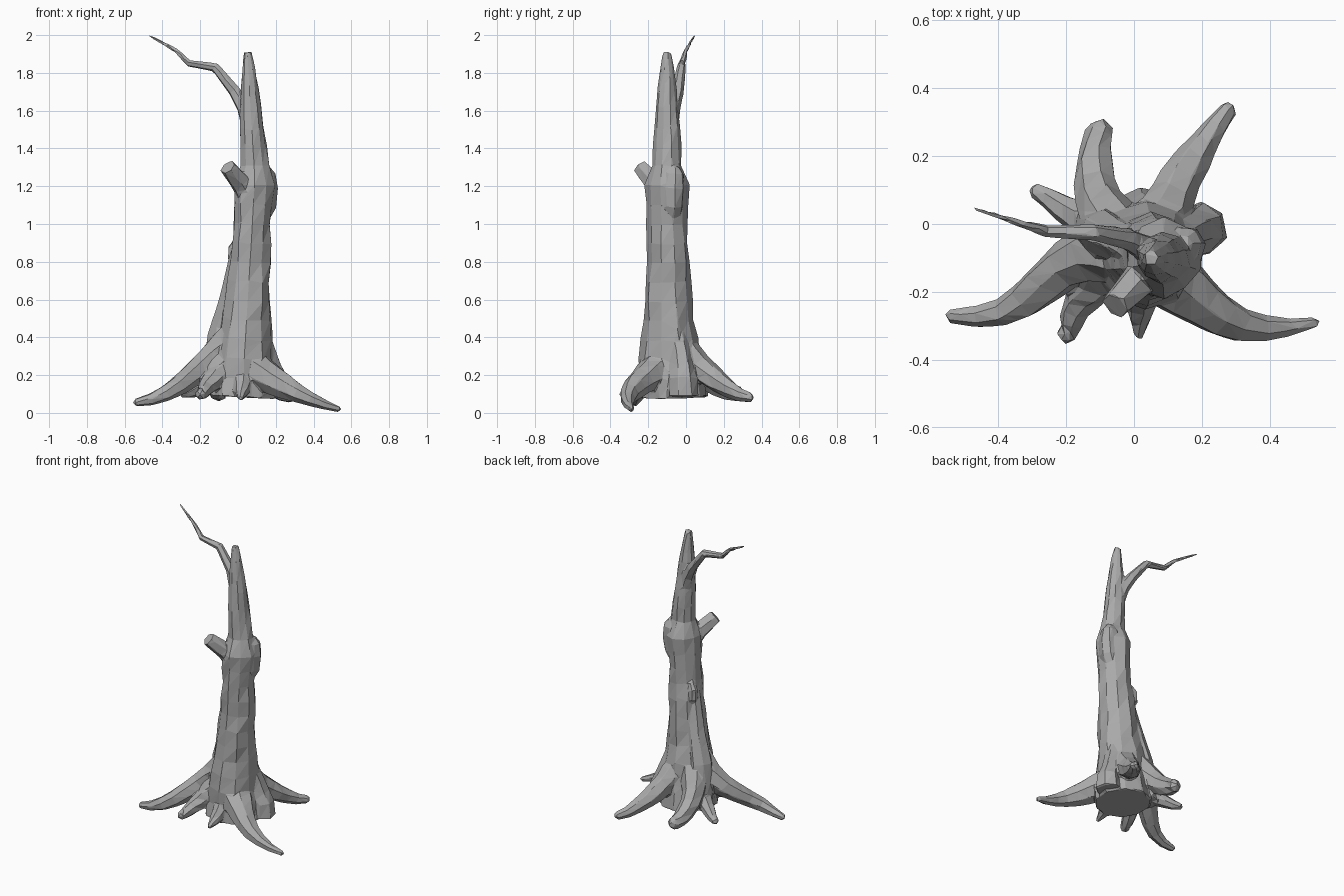
import bpy, bmesh, math, random
from mathutils import Vector

random.seed(4)
cube = bpy.data.objects.get("Cube")
if cube:
    bpy.data.objects.remove(cube, do_unlink=True)

GREY = (0.4, 0.4, 0.4, 1)
bark = bpy.data.materials.new("grey_bark")
bark.use_nodes = True
bark.diffuse_color = GREY
bark.node_tree.nodes["Principled BSDF"].inputs["Base Color"].default_value = GREY

bm = bmesh.new()


def limb(path, radii, sides=7):
    """Closed, slightly irregular tube along a path with one radius per point."""
    path = [Vector(point) for point in path]
    previous = None
    for k, (centre, radius) in enumerate(zip(path, radii)):
        ahead = path[min(k + 1, len(path) - 1)]
        behind = path[max(k - 1, 0)]
        tangent = (ahead - behind).normalized()
        across = tangent.cross(Vector((0.3, 0.9, 0.2))).normalized()
        other = tangent.cross(across)
        ring = []
        for i in range(sides):
            angle = math.tau * i / sides
            offset = across * math.cos(angle) + other * math.sin(angle)
            ring.append(bm.verts.new(centre + offset * radius * random.uniform(0.95, 1.1)))
        if previous:
            for i in range(sides):
                j = (i + 1) % sides
                bm.faces.new((previous[i], previous[j], ring[j], ring[i]))
        else:
            bm.faces.new(ring[::-1])
        previous = ring
    bm.faces.new(previous)


def taper(path, thick, thin, sides=7):
    """Limb whose radius shrinks evenly from the first point to the last."""
    last = len(path) - 1
    limb(path, [thick + (thin - thick) * k / last for k in range(last + 1)], sides)


def root(tip, crown, thin, bow=0.0, wave=0.0, thick=0.09, sink=1.5):
    """Root that leaves the trunk high, sinks to a rounded tip and bends sideways."""
    steps = 8
    start = Vector((0.03, -0.1))
    end = Vector(tip[:2])
    along = (end - start).normalized()
    side = Vector((-along.y, along.x))
    path, radii = [], []
    for k in range(steps + 1):
        t = k / steps
        bend = bow * math.sin(math.pi * t) + wave * math.sin(math.tau * t)
        plan = start.lerp(end, t) + side * bend
        path.append((plan.x, plan.y, tip[2] + crown * (1 - t) ** sink))
        radii.append(thick + (thin - thick) * t)
    nose = end + along * thin * 0.6
    limb(path + [(nose.x, nose.y, tip[2])], radii + [thin * 0.5])


def trunk_radius(z):
    """Flared foot, swollen collar, then a narrow broken spire."""
    if z < 1.28:
        collar = 0.012 * math.exp(-((z - 1.17) / 0.07) ** 2)
        return 0.102 + 0.09 * max(1 - z, 0) ** 1.6 + collar
    return 0.077 * math.sqrt((1.96 - z) / 0.65)


# Trunk: leans left up to the collar, then back towards the right
heights = [0.085 + 0.102 * k for k in range(18)] + [1.91]
limb([(0.09 - 0.06 * abs(z - 1.25), -0.1 + 0.02 * max(1 - z, 0), z) for z in heights],
     [trunk_radius(z) for z in heights], sides=10)

# Long front roots, left then right
root((0.535, -0.29, 0.02), crown=0.25, thin=0.016, bow=-0.08, wave=0.015, thick=0.11, sink=1.1)
root((-0.54, -0.27, 0.055), crown=0.38, thin=0.022, bow=-0.015, wave=-0.045, thick=0.1)

# Back roots, left then right
root((0.28, 0.34, 0.08), crown=0.33, thin=0.026, bow=0.02, thick=0.1)
root((-0.1, 0.28, 0.1), crown=0.36, thin=0.042, bow=0.07, thick=0.1)

# Buttresses swelling out of the foot, right then left
taper([(0, -0.08, 0.85), (-0.04, -0.05, 0.6), (-0.09, -0.03, 0.4), (-0.1, -0.02, 0.11)],
      0.04, 0.09)
taper([(0.11, -0.05, 0.45), (0.17, -0.02, 0.24), (0.195, -0.015, 0.18), (0.19, -0.015, 0.09)],
      0.05, 0.085)

# Short roots: right side, front right and front
root((-0.29, 0.1, 0.1), crown=0.22, thin=0.024)
root((-0.2, -0.33, 0.1), crown=0.25, thin=0.03, bow=-0.05)
root((0.015, -0.33, 0.08), crown=0.22, thin=0.016, thick=0.09)

# Broken stub at the front
taper([(0.06, -0.11, 1.14), (0.01, -0.17, 1.22), (-0.055, -0.243, 1.3)], 0.065, 0.044, sides=6)

# Knots on the left and right of the trunk
limb([(0.11, -0.08, 1), (0.145, -0.07, 1.1), (0.155, -0.065, 1.19), (0.15, -0.06, 1.26),
      (0.14, -0.06, 1.3)], [0.04, 0.055, 0.06, 0.05, 0.025])
limb([(0.01, -0.06, 0.74), (-0.025, -0.04, 0.82), (-0.025, -0.04, 0.87), (0, -0.05, 0.92)],
     [0.02, 0.032, 0.03, 0.02])

# Thin crooked branch
taper([(0.06, -0.085, 1.52), (0.03, -0.07, 1.62), (-0.02, -0.045, 1.705), (-0.12, -0.025, 1.83),
       (-0.26, -0.02, 1.85), (-0.33, 0, 1.92), (-0.475, 0.047, 2)], 0.045, 0.006, sides=6)

bmesh.ops.recalc_face_normals(bm, faces=bm.faces)
mesh = bpy.data.meshes.new("dead_tree")
bm.to_mesh(mesh)
bm.free()
mesh.materials.append(bark)
tree = bpy.data.objects.new("dead_tree", mesh)
bpy.context.collection.objects.link(tree)

# Fuse the limbs into one skin, then reduce it to large facets
fuse = tree.modifiers.new("fuse", 'REMESH')
fuse.mode = 'VOXEL'
fuse.voxel_size = 0.007
blend = tree.modifiers.new("blend", 'SMOOTH')
blend.iterations = 4
facets = tree.modifiers.new("facets", 'DECIMATE')
facets.ratio = 0.016
